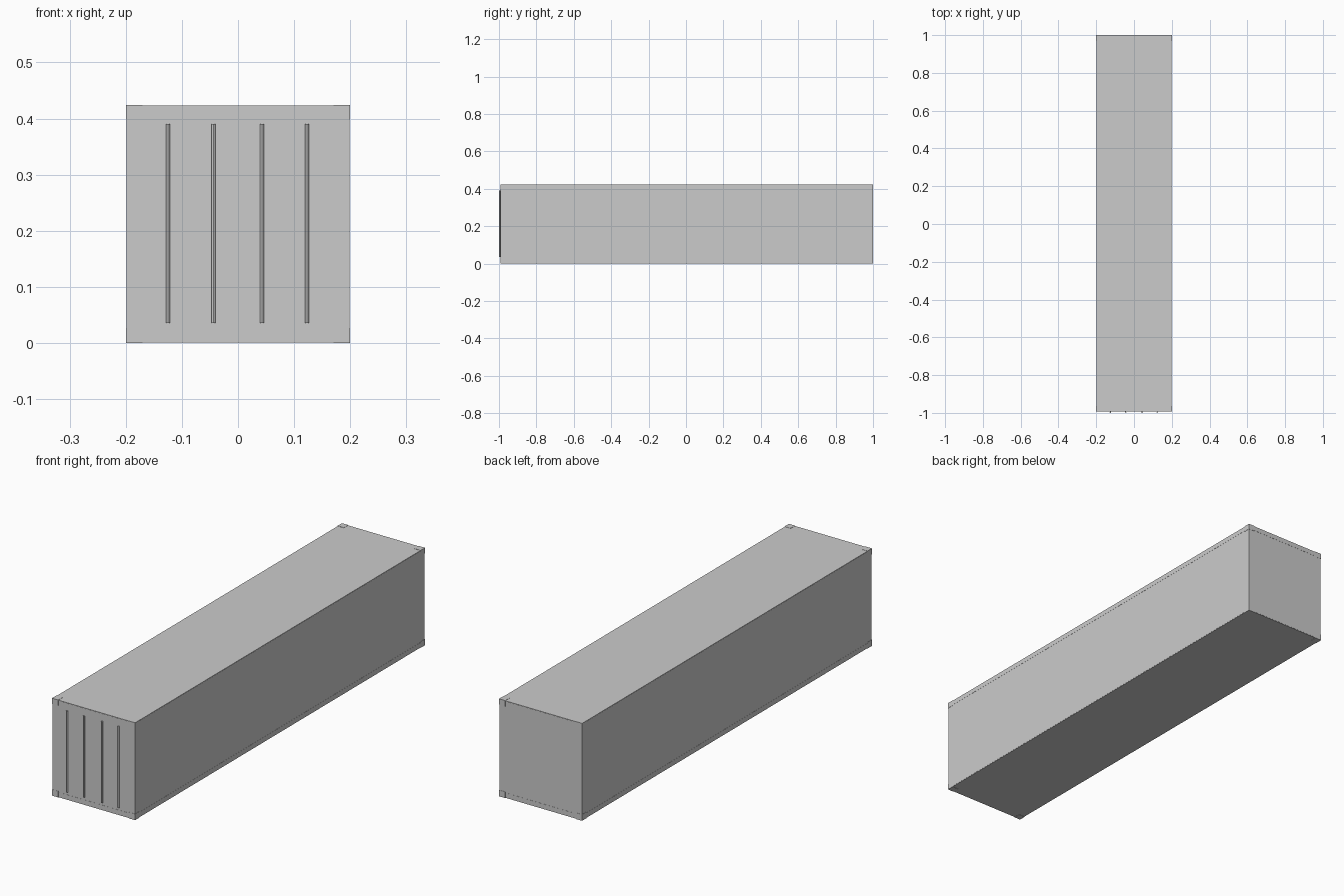
import bpy

if "Cube" in bpy.data.objects:
    bpy.data.objects.remove(bpy.data.objects["Cube"])

W, H = 0.2, 0.424          # half width, height
Y0, Y1 = -0.993, 1.0       # front and back faces of the container
YC = (Y0 + Y1) / 2


def box(name, lo, hi):
    bpy.ops.mesh.primitive_cube_add(size=1, location=[(a + b) / 2 for a, b in zip(lo, hi)])
    ob = bpy.context.object
    ob.name = name
    ob.scale = [b - a for a, b in zip(lo, hi)]
    bpy.ops.object.transform_apply(location=False, rotation=False, scale=True)
    return ob


# Main container shell, a hair inside the frame
e = 0.001
box("container_body", (-W + e, Y0 + e, 0.001), (W - e, Y1 - e, H - 0.001))

# Long side rails and end rails, top and bottom
for level, z0, z1 in (("bottom", 0.003, 0.023), ("top", 0.402, 0.421)):
    for side, s in (("left", -1), ("right", 1)):
        xs = sorted((s * (W - 0.02), s * (W - 0.0004)))
        box(f"{level}_{side}_rail", (xs[0], Y0 + 0.025, z0), (xs[1], Y1 - 0.025, z1))
    box(f"{level}_front_rail", (-0.172, Y0 + 0.0004, z0), (0.172, Y0 + 0.02, z1))
    box(f"{level}_back_rail", (-0.172, Y1 - 0.02, z0), (0.172, Y1 - 0.0004, z1))

# Eight corner castings
for level, z0, z1 in (("bottom", 0.0, 0.027), ("top", 0.399, H)):
    for side, s in (("left", -1), ("right", 1)):
        xs = sorted((s * 0.17, s * W))
        for end, y0, y1 in (("front", Y0, Y0 + 0.03), ("back", Y1 - 0.03, Y1)):
            box(f"{level}_{side}_{end}_corner", (xs[0], y0, z0), (xs[1], y1, z1))

# Vertical door locking bars
for i, x in enumerate((-0.125, -0.044, 0.043, 0.123)):
    bpy.ops.mesh.primitive_cylinder_add(vertices=12, radius=0.0036, depth=0.354,
                                        location=(x, -0.9964, 0.213))
    bpy.context.object.name = f"door_lock_bar_{i + 1}"
    bpy.ops.object.shade_smooth_by_angle()
